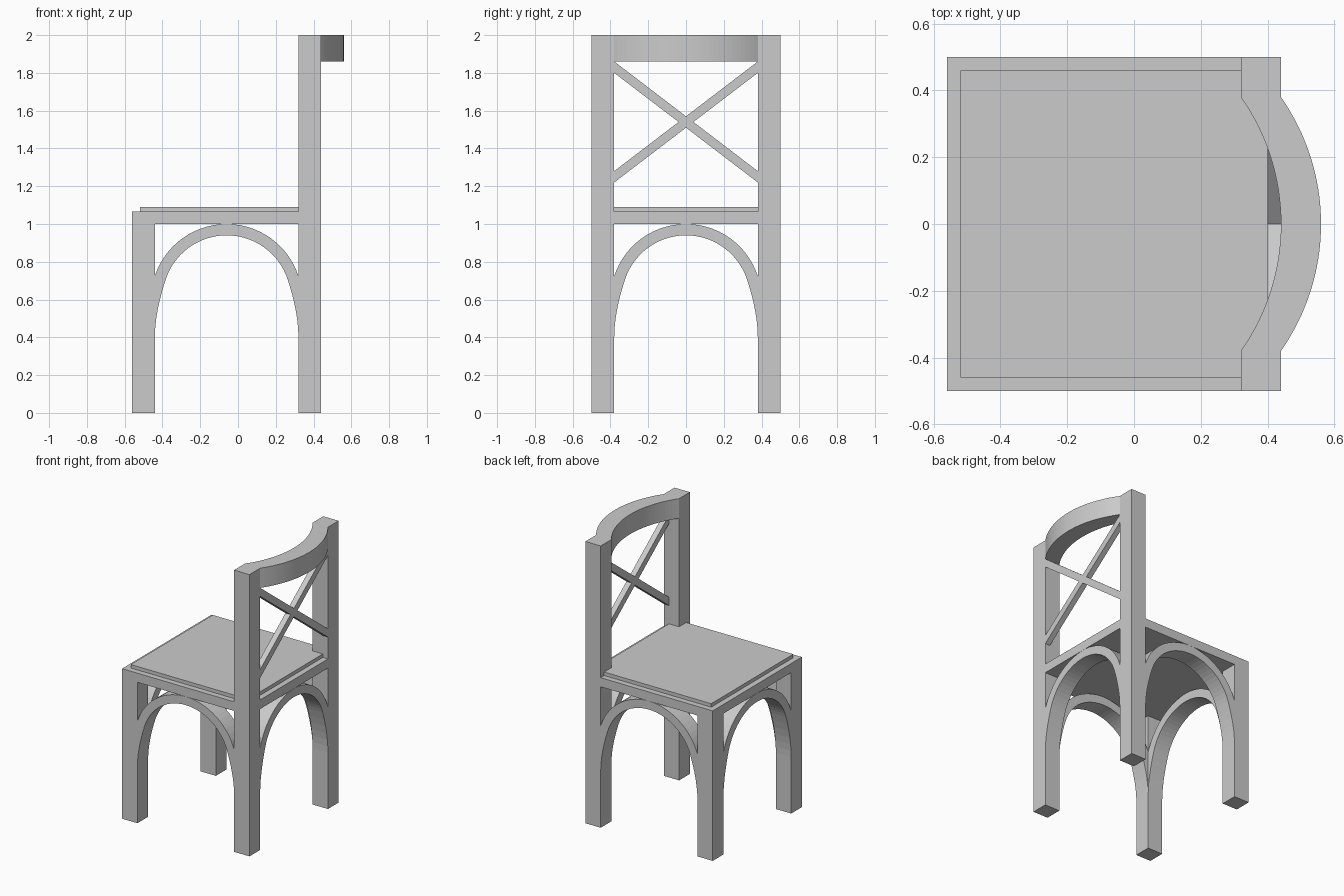
import bpy, bmesh, math
from mathutils import Vector

if "Cube" in bpy.data.objects:
    bpy.data.objects.remove(bpy.data.objects["Cube"])

CX = -0.06          # middle of the seat in x
HALF = 0.38         # half the clear span between legs
LEG = 0.12          # leg thickness


def finish(name, bm):
    bmesh.ops.recalc_face_normals(bm, faces=bm.faces)
    mesh = bpy.data.meshes.new(name)
    bm.to_mesh(mesh)
    bm.free()
    ob = bpy.data.objects.new(name, mesh)
    bpy.context.collection.objects.link(ob)
    return ob


def box(name, lo, hi):
    bm = bmesh.new()
    bmesh.ops.create_cube(bm, size=1)
    for v in bm.verts:
        v.co = Vector([a + (c + 0.5) * (b - a) for a, b, c in zip(lo, hi, v.co)])
    return finish(name, bm)


def prism(name, lower, upper, place, d0, d1):
    """Solid strip between two matching 2D curves, from depth d0 to d1."""
    bm = bmesh.new()
    rings = []
    for p, q in zip(lower, upper):
        rings.append([bm.verts.new(place(*pt, d))
                      for pt, d in ((p, d0), (q, d0), (q, d1), (p, d1))])
    for a, b in zip(rings, rings[1:]):
        for i in range(4):
            j = (i + 1) % 4
            bm.faces.new((a[i], a[j], b[j], b[i]))
    bm.faces.new(rings[0])
    bm.faces.new(rings[-1])
    return finish(name, bm)


# Legs, and back posts above the seat
for side, y0 in (("right", -0.5), ("left", HALF)):
    box(f"front_leg_{side}", (-0.56, y0, 0), (-0.44, y0 + LEG, 1.0))
    box(f"back_leg_{side}", (0.32, y0, 0), (0.44, y0 + LEG, 1.0))
    box(f"back_post_{side}", (0.32, y0, 1.065), (0.44, y0 + LEG, 2.0))

# Seat slab and raised pad
box("seat", (-0.56, -0.5, 1.0), (0.44, 0.5, 1.065))
box("seat_pad", (-0.52, -0.46, 1.065), (0.40, 0.46, 1.09))

# Arch profile: concentric arcs, with the inner one easing down into the leg
N, FOOT = 28, 6
span = math.asin(HALF / 0.40)
zc = 0.60
angles = [-span + 2 * span * i / N for i in range(N + 1)]
outer = [(0.40 * math.sin(a), zc + 0.40 * math.cos(a)) for a in angles]
inner = [(0.34 * math.sin(a), zc + 0.34 * math.cos(a)) for a in angles]
start = Vector(inner[-1])
end = Vector((HALF, 0.40))
slope = math.tan(math.pi / 2 - span)
ctrl = Vector((HALF, start.y - (HALF - start.x) / slope))
foot = []
for i in range(1, FOOT + 1):
    t = i / FOOT
    foot.append(tuple((1 - t) ** 2 * start + 2 * t * (1 - t) * ctrl + t * t * end))
lower = [(-u, z) for u, z in reversed(foot)] + inner + foot
# the spandrel edge beside each leg runs straight down the leg face
edge = [(HALF, outer[-1][1] + (0.405 - outer[-1][1]) * i / FOOT) for i in range(1, FOOT + 1)]
upper = [(-u, z) for u, z in reversed(edge)] + outer + edge

for name, d in (("arch_right", -0.5), ("arch_left", HALF)):
    prism(name, lower, upper, lambda u, z, d: (CX + u, d, z), d, d + LEG)
for name, d in (("arch_front", -0.56), ("arch_back", 0.32)):
    prism(name, lower, upper, lambda u, z, d: (d, u, z), d, d + LEG)

# Curved top rail
R = (HALF ** 2 + 0.12 ** 2) / 0.24
sweep = math.asin(HALF / R)
ts = [-sweep + 2 * sweep * i / 32 for i in range(33)]
back = [(0.56 - R + R * math.cos(t), R * math.sin(t)) for t in ts]
front = [(x - 0.12, y) for x, y in back]
prism("top_rail", front, back, lambda x, y, d: (x, y, d), 1.86, 2.0)

# Crossed back bars
for name, s in (("cross_bar_a", 1), ("cross_bar_b", -1)):
    prism(name, [(-HALF * s, 1.22), (HALF * s, 1.80)], [(-HALF * s, 1.28), (HALF * s, 1.86)],
          lambda y, z, d: (d, y, z), 0.40, 0.44)
